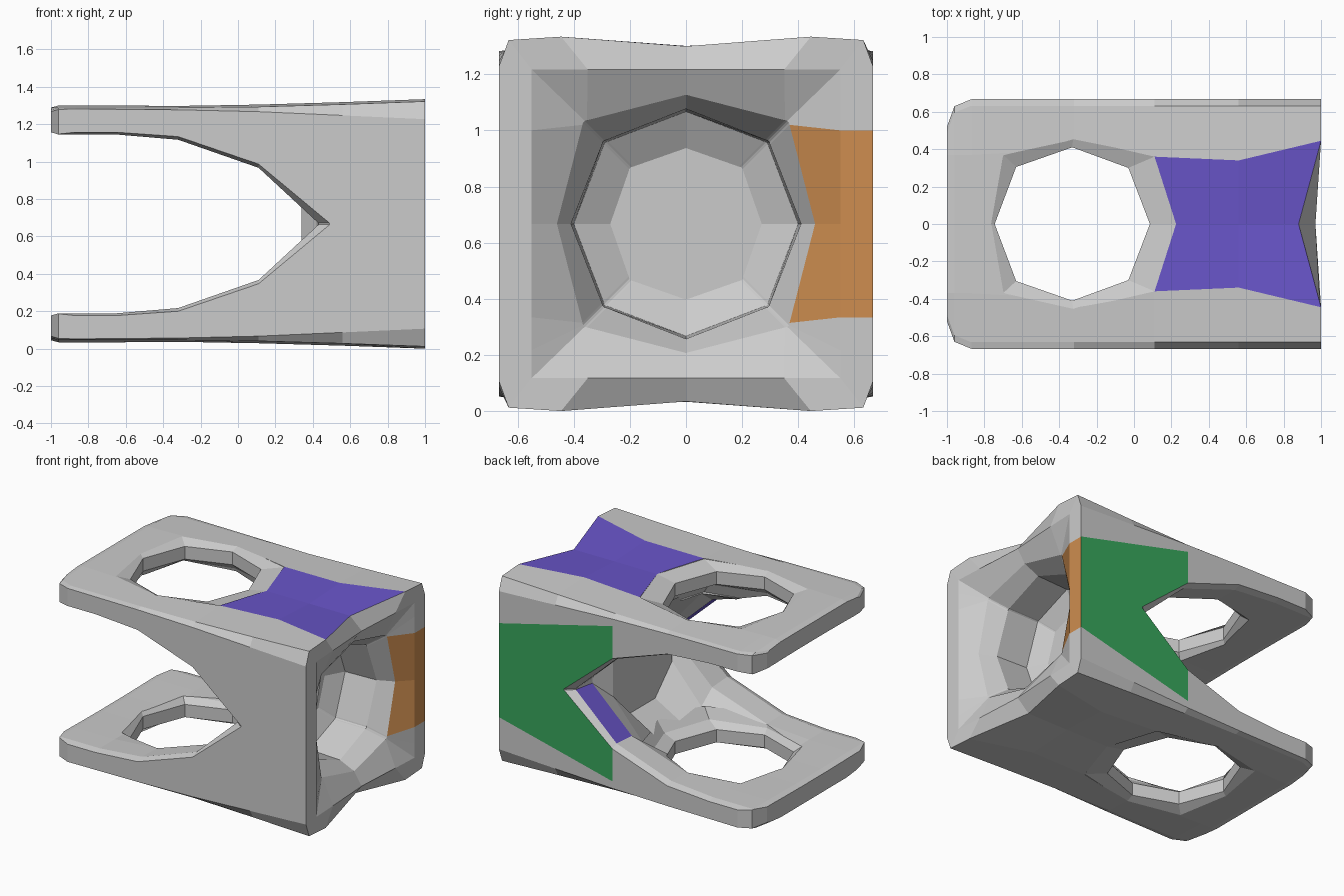
import bpy, bmesh
from mathutils import Vector

if "Cube" in bpy.data.objects:
    bpy.data.objects.remove(bpy.data.objects["Cube"])

MID = 0.667


def material(name, rgb):
    m = bpy.data.materials.new(name)
    m.diffuse_color = (*rgb, 1)
    m.use_nodes = True
    m.node_tree.nodes["Principled BSDF"].inputs["Base Color"].default_value = m.diffuse_color
    return m


SLOTS = [None,
         material("violet", (0.14, 0.09, 0.58)),
         material("orange", (0.62, 0.27, 0.08)),
         material("green", (0.04, 0.39, 0.11))]


def loft(name, rings, paint=lambda r, s: 0):
    """Skin matching closed rings, cap both ends."""
    bm = bmesh.new()
    vs = [[bm.verts.new(p) for p in ring] for ring in rings]
    n = len(vs[0])
    for r in range(len(vs) - 1):
        for s in range(n):
            t = (s + 1) % n
            f = bm.faces.new((vs[r][s], vs[r][t], vs[r + 1][t], vs[r + 1][s]))
            f.material_index = paint(r, s)
    bm.faces.new(vs[0])
    bm.faces.new(vs[-1])
    bmesh.ops.recalc_face_normals(bm, faces=bm.faces)
    me = bpy.data.meshes.new(name)
    bm.to_mesh(me)
    bm.free()
    for m in SLOTS:
        me.materials.append(m)
    ob = bpy.data.objects.new(name, me)
    bpy.context.collection.objects.link(ob)
    return ob


def around(q):
    """Mirror a quarter section (x, y, z offset) to a full ring."""
    right = q + [(x, -y, z) for x, y, z in q[-2::-1]]
    low = [(x, y, -z) for x, y, z in right[-2:0:-1]]
    return [Vector((x, y, z + MID)) for x, y, z in right + low]


def section(x, w, g, zs, py, zt, zm, xm=None):
    return around([(x, w, 0), (x, w, g), (x, w, zs), (x, w - 0.035, zt - 0.012),
                   (x, py, zt), (x if xm is None else xm, 0, zm)])


def octagon(x, a, d):
    e = 0.004
    return around([(x, a, 0), (x, d + e, d - 3 * e), (x, d + e / 2, d - e),
                   (x, d - e, d + e / 2), (x, d - 3 * e, d + e), (x, 0, a)])


# Outer body, end rim and round recess as one loft along x
body_rings = [
    section(-1.0, 0.52, 0.54, 0.60, 0.37, 0.622, 0.622),
    section(-0.96, 0.63, 0.55, 0.612, 0.37, 0.633, 0.633),
    section(-0.87, 0.667, 0.55, 0.615, 0.37, 0.633, 0.633),
    section(-0.32, 0.667, 0.55, 0.61, 0.40, 0.633, 0.633),
    section(0.11, 0.667, 0.55, 0.60, 0.36, 0.638, 0.634),
    section(0.56, 0.667, 0.44, 0.58, 0.34, 0.651, 0.634),
    section(1.0, 0.667, 0.333, 0.56, 0.445, 0.667, 0.633, 0.88),
    around([(1.0, 0.55, 0), (1.0, 0.55, 0.333), (1.0, 0.55, 0.45),
            (1.0, 0.55, 0.55), (0.99, 0.35, 0.55), (0.97, 0, 0.55)]),
    octagon(0.91, 0.46, 0.365),
    octagon(0.80, 0.41, 0.295),
    octagon(0.56, 0.40, 0.29),
    octagon(0.49, 0.27, 0.20),
]


def paint_body(r, s):
    if s in (0, 19):
        return 3 if r in (4, 5) else 2 if r in (6, 7) else 0
    return 1 if s in (4, 5) and r in (4, 5) else 0


body = loft("yoke_body", body_rings, paint_body)


# Arched side slot that widens into an inner cavity
def slot(y, far, mid, near, tip_x, tip_z):
    up = [(-1.2, far + 0.012), (-1.0, far + 0.012), (-0.96, far), (-0.65, far),
          (-0.32, mid), (0.11, near), (tip_x, tip_z)]
    prof = up + [(x, -z) for x, z in reversed(up)]
    return [Vector((x, y, z + MID)) for x, z in prof]


half = [(0.75, 0.49, 0.467, 0.32, 0.49, 0.004),
        (0.667, 0.49, 0.467, 0.32, 0.49, 0.004),
        (0.62, 0.478, 0.45, 0.30, 0.43, 0.004),
        (0.45, 0.478, 0.455, 0.31, 0.42, 0.02),
        (0.33, 0.48, 0.475, 0.40, 0.34, 0.14),
        (0.14, 0.482, 0.48, 0.46, 0.34, 0.33)]
full = half + [(-h[0], *h[1:]) for h in reversed(half)]
cutters = [loft("slot_cutter", [slot(*h) for h in full],
                lambda r, s: 1 if (r, s) in ((2, 7), (8, 5)) else 0)]

# Octagonal holes through both plates, with a sloped lip on each face
inner = [(-0.745, 0), (-0.63, 0.305), (-0.33, 0.41), (-0.03, 0.30), (0.085, 0)]
outer = [(-0.765, 0), (-0.70, 0.37), (-0.325, 0.46), (0.11, 0.36), (0.225, 0)]


def hole_ring(pts, z):
    loop = pts + [(x, -y) for x, y in pts[-2:0:-1]]
    return [Vector((x, y, z)) for x, y in loop]


def lip(t):
    return [(a + (c - a) * t, b + (d - b) * t)
            for (a, b), (c, d) in zip(inner, outer)]


for sgn in (1, -1):
    levels = [(0.40, 1.0), (0.478, 0.6), (0.515, 0), (0.605, 0),
              (0.634, 1.0), (0.72, 1.0)]
    cutters.append(loft("hole_cutter", [hole_ring(lip(t), MID + sgn * z)
                                        for z, t in levels]))

# Cut and clean up
bpy.context.view_layer.objects.active = body
for c in cutters:
    m = body.modifiers.new("cut", 'BOOLEAN')
    m.operation = 'DIFFERENCE'
    m.solver = 'EXACT'
    m.object = c
    bpy.ops.object.modifier_apply(modifier=m.name)
for c in cutters:
    bpy.data.objects.remove(c)
